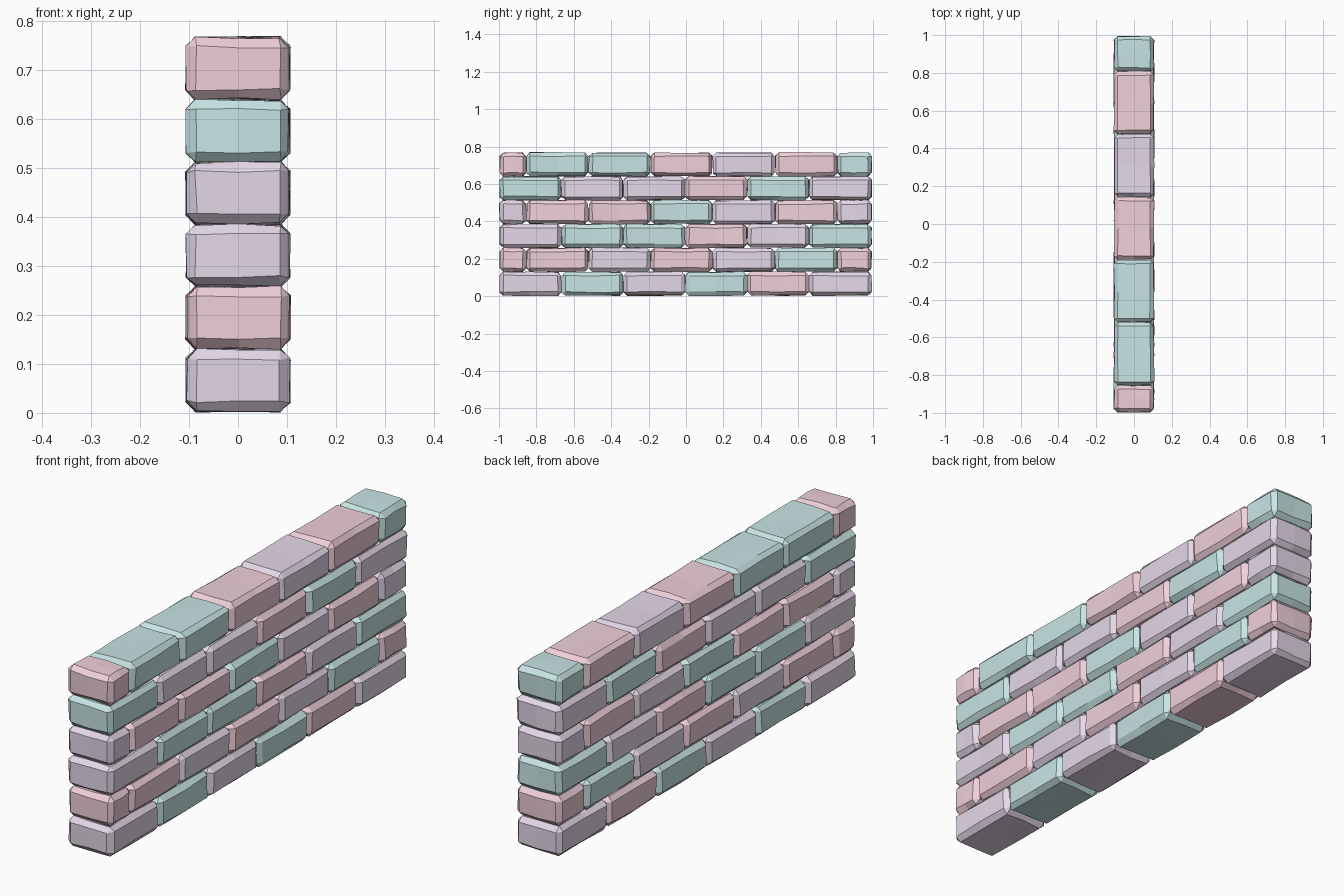
import bpy, bmesh, random

if "Cube" in bpy.data.objects:
    bpy.data.objects.remove(bpy.data.objects["Cube"])

random.seed(4)

COLOURS = {"K": (0.87, 0.63, 0.70, 1), "T": (0.58, 0.78, 0.78, 1), "P": (0.78, 0.69, 0.81, 1)}
MATS = {}
for key, colour in COLOURS.items():
    MATS[key] = bpy.data.materials.new("brick_" + {"K": "pink", "T": "teal", "P": "lilac"}[key])
    MATS[key].diffuse_color = colour

HALF_X = 0.105
PITCH = 0.1275
GAP = 0.001
JITTER = 0.003


def brick(name, y0, y1, z0, z1, mat):
    """Chamfered block with slightly uneven, hand-cut faces."""
    bm = bmesh.new()
    bmesh.ops.create_cube(bm, size=1)
    for v in bm.verts:
        v.co.x *= 2 * HALF_X
        v.co.y = (y0 + y1) / 2 + v.co.y * (y1 - y0)
        v.co.z = (z0 + z1) / 2 + v.co.z * (z1 - z0)
    bmesh.ops.bevel(bm, geom=bm.edges[:], offset=0.019, segments=1,
                    profile=0.5, affect='EDGES')
    # middle cuts let the broad faces sag a little
    for axis, mid in (((1, 0, 0), (0, 0, 0)), ((0, 1, 0), (0, (y0 + y1) / 2, 0))):
        bmesh.ops.bisect_plane(bm, geom=bm.verts[:] + bm.edges[:] + bm.faces[:],
                               plane_co=mid, plane_no=axis)
    for v in bm.verts:
        for i in range(3):
            v.co[i] += random.uniform(-JITTER, JITTER)
        v.co.z = max(v.co.z, 0)
    bmesh.ops.recalc_face_normals(bm, faces=bm.faces[:])
    mesh = bpy.data.meshes.new(name)
    bm.to_mesh(mesh)
    bm.free()
    mesh.materials.append(mat)
    obj = bpy.data.objects.new(name, mesh)
    bpy.context.collection.objects.link(obj)


# Courses from bottom to top, bricks listed from front to back
FULL = [-0.997, -0.666, -0.335, -0.004, 0.327, 0.658, 0.993]
OFFSET = [-0.997, -0.854, -0.521, -0.189, 0.142, 0.475, 0.808, 0.993]
COURSES = ["PTPTKP", "KKPKPTK", "PTTKPT", "PKKTPKP", "TPPKTP", "KTTKPKT"]

for row, colours in enumerate(COURSES):
    joints = OFFSET if row % 2 else FULL
    z = 0.003 + row * PITCH
    for i, c in enumerate(colours):
        brick(f"brick_row{row + 1}_{i + 1}", joints[i] + GAP, joints[i + 1] - GAP,
              z + GAP, z + PITCH - GAP, MATS[c])

for m in bpy.data.materials:
    if m.users and not m.is_grease_pencil:
        m.use_nodes = True
        m.node_tree.nodes["Principled BSDF"].inputs["Base Color"].default_value = m.diffuse_color
